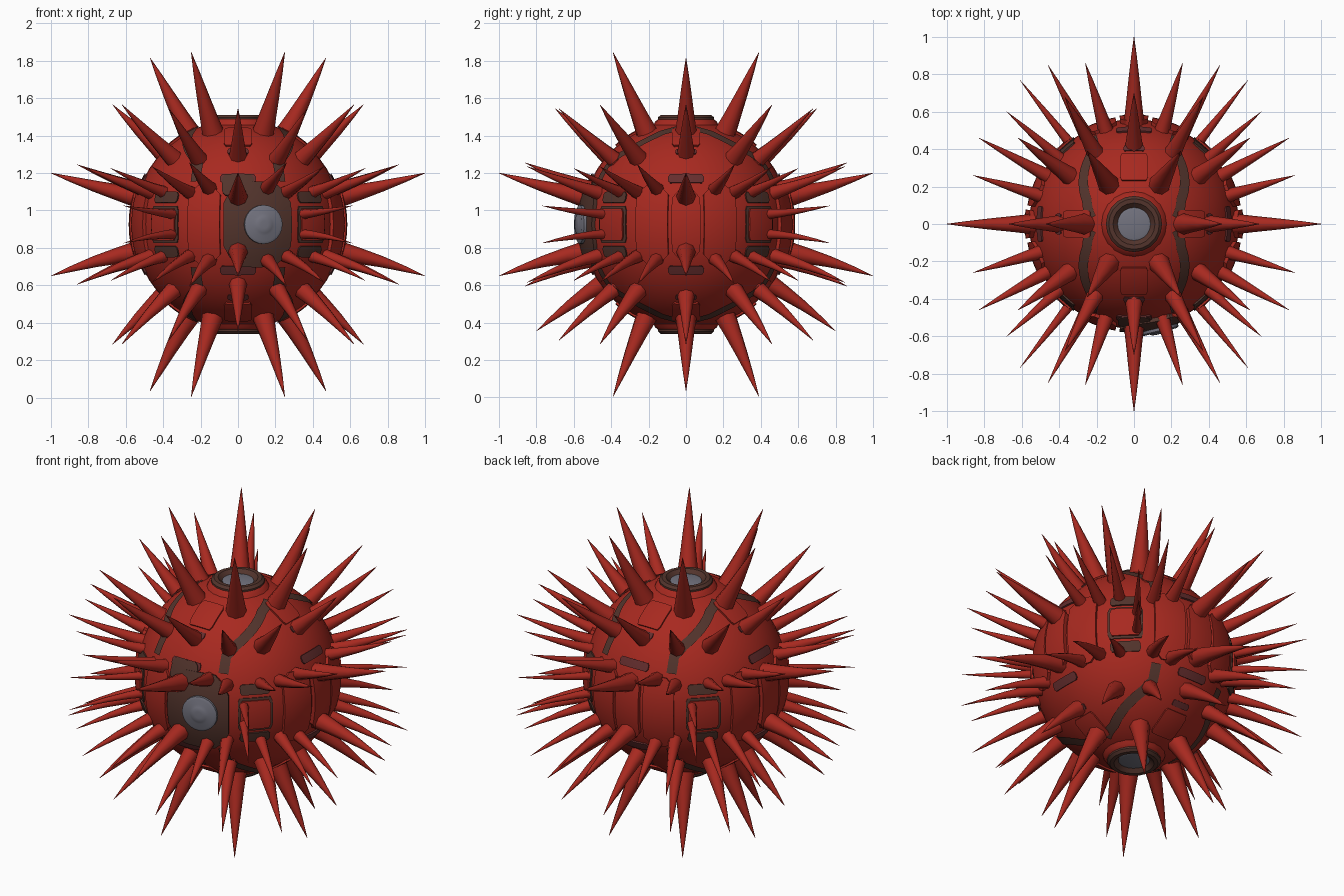
import bpy, bmesh, math
from mathutils import Vector

cube = bpy.data.objects.get("Cube")
if cube:
    bpy.data.objects.remove(cube, do_unlink=True)

CENTRE = Vector((0, 0, 0.925))
R = 0.56


def material(name, rgb):
    m = bpy.data.materials.new(name)
    m.use_nodes = True
    m.diffuse_color = (*rgb, 1)
    m.node_tree.nodes["Principled BSDF"].inputs["Base Color"].default_value = (*rgb, 1)
    return m


RED = material("red armour", (0.39, 0.022, 0.014))
BROWN = material("brown metal", (0.085, 0.034, 0.025))
MAROON = material("maroon recess", (0.13, 0.027, 0.027))
GREY = material("grey glass", (0.17, 0.17, 0.21))


def finish(bm, name, mat, angle=35):
    bmesh.ops.recalc_face_normals(bm, faces=bm.faces)
    me = bpy.data.meshes.new(name)
    bm.to_mesh(me)
    bm.free()
    me.materials.append(mat)
    ob = bpy.data.objects.new(name, me)
    ob.location = CENTRE
    bpy.context.collection.objects.link(ob)
    bpy.ops.object.select_all(action='DESELECT')
    ob.select_set(True)
    bpy.context.view_layer.objects.active = ob
    bpy.ops.object.shade_smooth_by_angle(angle=math.radians(angle))


def sph(lon, lat):
    a, b = math.radians(lon), math.radians(lat)
    return Vector((math.cos(a) * math.cos(b), math.sin(a) * math.cos(b), math.sin(b)))


def lathe(bm, axis, profile, sides, bend=0.0):
    """Rings of (distance along axis, radius), capped at both ends."""
    axis = axis.normalized()
    rot = axis.to_track_quat('Z', 'Y')
    d0, d1 = profile[0][0], profile[-1][0]
    rings = []
    for d, r in profile:
        shift = Vector((0, 0, bend * math.sin(math.pi * (d - d0) / (d1 - d0))))
        rings.append([bm.verts.new(rot @ Vector((r * math.cos(k * math.tau / sides),
                      r * math.sin(k * math.tau / sides), d)) + shift) for k in range(sides)])
    for a, b in zip(rings, rings[1:]):
        for k in range(sides):
            j = (k + 1) % sides
            bm.faces.new((a[k], a[j], b[j], b[k]))
    bm.faces.new(rings[0][::-1])
    bm.faces.new(rings[-1])


def patch(bm, lon, lat, w, h, lift, cut=0.0, depth=0.03, n=8):
    """Raised plate hugging the ball, with half sizes w, h and cut corners."""
    c = sph(lon, lat) * R
    east = sph(lon + 90, 0)
    north = c.normalized().cross(east)
    layers = []
    for rad in (R + lift, R + lift - depth):
        rows = []
        for i in range(n + 1):
            v = h * (2 * i / n - 1)
            hw = w - max(0, abs(v) - (h - cut))
            rows.append([bm.verts.new((c + east * hw * (2 * j / n - 1) + north * v).normalized() * rad)
                         for j in range(n + 1)])
        layers.append(rows)
        for i in range(n):
            for j in range(n):
                bm.faces.new((rows[i][j], rows[i][j + 1], rows[i + 1][j + 1], rows[i + 1][j]))
    rims = [[g[0][j] for j in range(n)] + [g[i][n] for i in range(n)] +
            [g[n][j] for j in range(n, 0, -1)] + [g[i][0] for i in range(n, 0, -1)] for g in layers]
    for k in range(4 * n):
        j = (k + 1) % (4 * n)
        bm.faces.new((rims[0][k], rims[0][j], rims[1][j], rims[1][k]))


def strip(bm, path, width, lift):
    """Narrow band following (longitude, latitude) points."""
    pts = []
    for (a, b), (c, d) in zip(path, path[1:]):
        pts += [sph(a + (c - a) * k / 4, b + (d - b) * k / 4) for k in range(4)]
    pts.append(sph(*path[-1]))
    prev = None
    for i, p in enumerate(pts):
        t = pts[min(i + 1, len(pts) - 1)] - pts[max(i - 1, 0)]
        s = p.cross(t).normalized() * width
        pair = [bm.verts.new((p * R + s * q).normalized() * (R + lift)) for q in (-1, 0, 1)]
        if prev:
            for q in (0, 1):
                bm.faces.new((prev[q], prev[q + 1], pair[q + 1], pair[q]))
        prev = pair


def mirrored(v):
    """All sign variants of a vector, without repeats."""
    signs = [(-1, 1) if abs(c) > 1e-6 else (1,) for c in v]
    return [Vector((v[0] * a, v[1] * b, v[2] * c))
            for a in signs[0] for b in signs[1] for c in signs[2]]


# Ball
bm = bmesh.new()
bmesh.ops.create_uvsphere(bm, u_segments=48, v_segments=28, radius=R)
finish(bm, "ball_shell", RED)

# Red armour plates
bm = bmesh.new()
for lon in (0, 90, 180, 270):
    patch(bm, lon + 45, 0, 0.085, 0.085, 0.016, 0.01)
    for side in (-1, 1):
        patch(bm, lon + side * 19, 0, 0.09, 0.22, 0.018, 0.05)
        patch(bm, lon, side * 57, 0.075, 0.085, 0.01, 0.01)
    if lon != 270:
        patch(bm, lon, 0, 0.075, 0.19, 0.024, 0.04)
finish(bm, "armour_plates", RED, 25)

# Dark recesses between the plates
bm = bmesh.new()
for lon in (0, 90, 180, 270):
    for lat in (-1, 1):
        patch(bm, lon, lat * 44, 0.055, 0.018, 0.006, 0.005, n=4)
        patch(bm, lon, lat * 26, 0.095, 0.025, 0.008, 0.01, n=4)
finish(bm, "recess_slots", MAROON)

# Brown slots and backing around the corner panels
bm = bmesh.new()
for lon in (45, 135, 225, 315):
    patch(bm, lon, 0, 0.1, 0.1, 0.006, 0.01)
    for lat in (-1, 1):
        patch(bm, lon, lat * 15, 0.085, 0.03, 0.008, 0.01, n=4)
finish(bm, "corner_slots", BROWN)

# Brown zigzag channels, one per octant
bm = bmesh.new()
for mid in (0, 180):
    for side in (-1, 1):
        for lat in (-1, 1):
            path = [(8, 66), (27, 60), (42, 50), (57, 40), (63, 34), (64, 24)]
            strip(bm, [(mid + side * a, lat * b) for a, b in path], 0.028, 0.007)
finish(bm, "zigzag_channels", BROWN)

# Front eye with its housing
eye_dir = Vector((0.24, -1, 0))
bm = bmesh.new()
patch(bm, -79, 0, 0.19, 0.24, 0.021, 0.09)
patch(bm, -90, 22, 0.085, 0.06, 0.014, 0.02)
finish(bm, "eye_housing", BROWN)
bm = bmesh.new()
lathe(bm, eye_dir, [(0.52, 0.104), (0.586, 0.104), (0.594, 0.09), (0.592, 0.06),
                    (0.602, 0.045), (0.604, 0.02)], 24)
finish(bm, "eye_lens", GREY, 40)

# Hatches at the poles: red collar, brown rim, grey glass
collar, rim, glass = bmesh.new(), bmesh.new(), bmesh.new()
for s in (-1, 1):
    up = Vector((0, 0, s))
    lathe(collar, up, [(0.48, 0.2), (0.55, 0.165), (0.562, 0.15)], 20)
    lathe(rim, up, [(0.55, 0.15), (0.572, 0.15), (0.586, 0.135), (0.586, 0.112), (0.56, 0.085)], 20)
    lathe(glass, up, [(0.5, 0.088), (0.566, 0.088), (0.57, 0.075)], 20)
finish(collar, "hatch_collars", RED)
finish(rim, "hatch_rims", BROWN)
finish(glass, "hatch_glass", GREY)

# Spikes: tip position and base radius, repeated by mirroring
SPIKES = [
    ((1.0, 0, 0.275), 0.052), ((0, 1.0, 0.275), 0.052),
    ((0.25, 0.39, 0.92), 0.055), ((0.47, 0, 0.89), 0.055),
    ((0.62, 0.46, 0.64), 0.048), ((0.26, 0.86, 0.33), 0.04),
    ((0.86, 0.26, 0.32), 0.036), ((0.46, 0.85, 0.31), 0.036),
    ((0.83, 0.46, 0.31), 0.036), ((0.61, 0.77, 0.1), 0.026),
    ((0.68, 0.6, 0.3), 0.032), ((0.37, 0.68, 0.62), 0.044),
    ((0.67, 0, 0.64), 0.046),
]
SHAPE = [(0, 1.2), (0.12, 1.05), (0.3, 0.84), (0.55, 0.58), (0.8, 0.29), (1, 0.02)]


def spike(bm, tip, radius):
    base = 0.5
    lathe(bm, tip, [(base + (tip.length - base) * t, radius * k) for t, k in SHAPE], 8,
          0.012 if tip.z < 0 else -0.006)


bm = bmesh.new()
for tip, radius in SPIKES:
    for v in mirrored(tip):
        spike(bm, v, radius)
for y in (-1, 1):
    spike(bm, Vector((0, 0.7 * y, 0.62)), 0.046)
    spike(bm, Vector((0, 0.8 * y, -0.57)), 0.046)
finish(bm, "spikes", RED, 50)
